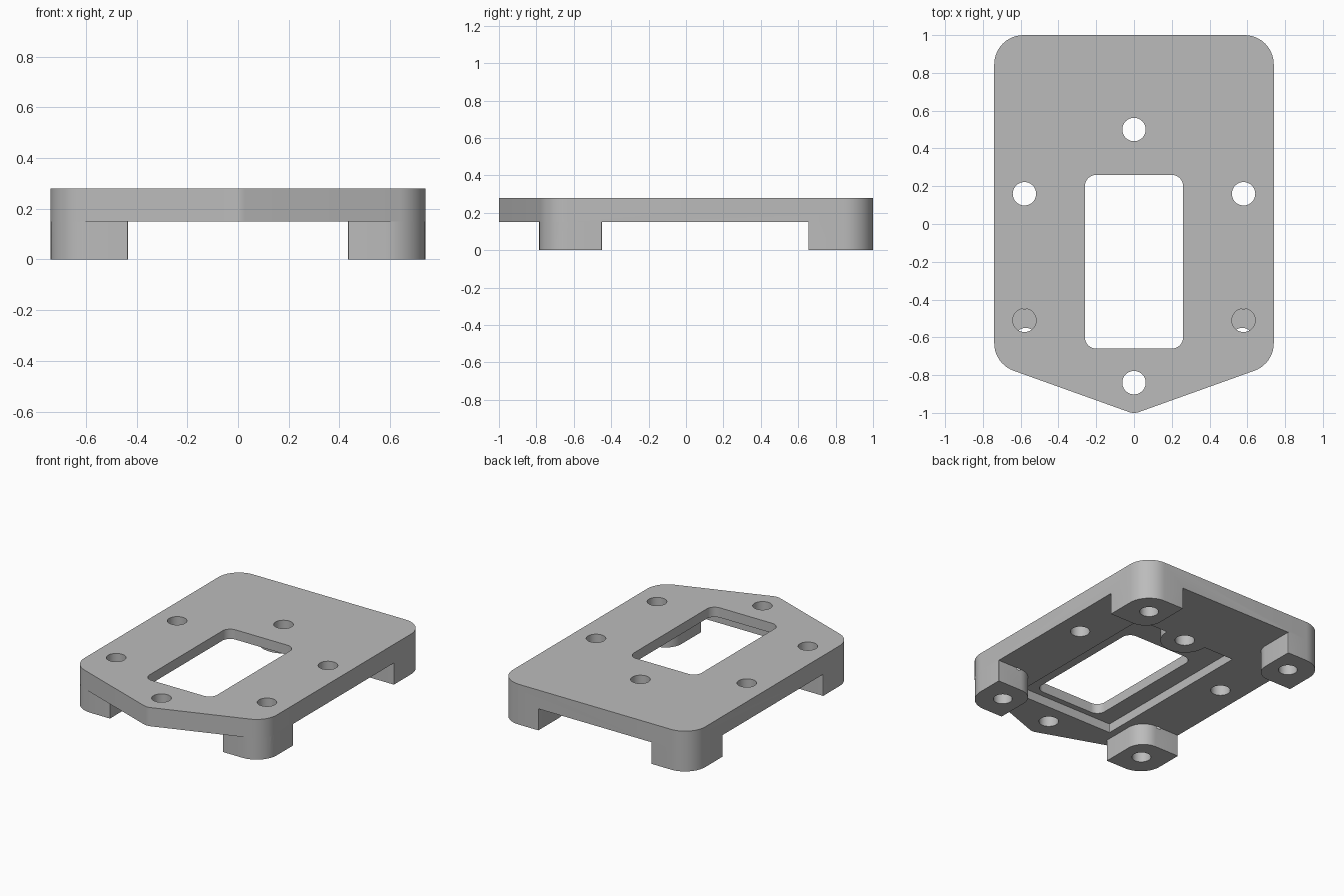
import bpy, bmesh, math
from mathutils import Vector

cube = bpy.data.objects.get("Cube")
if cube:
    bpy.data.objects.remove(cube, do_unlink=True)

grey = bpy.data.materials.new("light_grey")
grey.use_nodes = True
COLOR = (0.5, 0.5, 0.5, 1.0)
grey.diffuse_color = COLOR
grey.node_tree.nodes["Principled BSDF"].inputs["Base Color"].default_value = COLOR

BOTTOM, TOP, POCKET_TOP = 0.15, 0.28, 0.212


def rounded(corners, steps=10):
    """Counter-clockwise outline with a fillet at each (x, y, radius) corner."""
    out = []
    for i, (x, y, r) in enumerate(corners):
        p = Vector((x, y))
        a = (Vector(corners[i - 1][:2]) - p).normalized()
        b = (Vector(corners[(i + 1) % len(corners)][:2]) - p).normalized()
        half = a.angle(b) / 2
        centre = p + (a + b).normalized() * r / math.sin(half)
        start = p + a * r / math.tan(half) - centre
        sweep = math.pi - 2 * half
        for k in range(steps + 1):
            t = sweep * k / steps
            c, s = math.cos(t), math.sin(t)
            out.append((centre.x + start.x * c - start.y * s,
                        centre.y + start.x * s + start.y * c))
    return out


def rounded_box(x0, x1, y0, y1, radii):
    pts = ((x0, y0), (x1, y0), (x1, y1), (x0, y1))
    return rounded([(x, y, r) for (x, y), r in zip(pts, radii)])


def circle(x, y, r, n=40):
    return [(x + r * math.cos(math.tau * k / n), y + r * math.sin(math.tau * k / n))
            for k in range(n)]


def prism(name, outline, z0, z1):
    bm = bmesh.new()
    face = bm.faces.new([bm.verts.new((x, y, z0)) for x, y in outline])
    top = bmesh.ops.extrude_face_region(bm, geom=[face])["geom"]
    verts = [g for g in top if isinstance(g, bmesh.types.BMVert)]
    bmesh.ops.translate(bm, verts=verts, vec=(0, 0, z1 - z0))
    bmesh.ops.recalc_face_normals(bm, faces=bm.faces)
    mesh = bpy.data.meshes.new(name)
    bm.to_mesh(mesh)
    bm.free()
    mesh.materials.append(grey)
    obj = bpy.data.objects.new(name, mesh)
    bpy.context.collection.objects.link(obj)
    return obj


def combine(target, other, operation):
    """Apply an exact boolean and discard the helper."""
    mod = target.modifiers.new(operation, "BOOLEAN")
    mod.operation, mod.solver, mod.object = operation, "EXACT", other
    bpy.context.view_layer.objects.active = target
    bpy.ops.object.modifier_apply(modifier=mod.name)
    bpy.data.objects.remove(other, do_unlink=True)


# Main plate with a pointed front
plate = prism("mounting_plate", rounded([
    (0, -1.005, 0.08), (0.74, -0.74, 0.155), (0.74, 1, 0.155),
    (-0.74, 1, 0.155), (-0.74, -0.74, 0.155)]), BOTTOM, TOP)

# Underside pocket, leaving a round boss at the rear screw hole
pocket = prism("pocket_cutter", rounded_box(-0.385, 0.385, -0.70, 0.51, [0.005] * 4),
               BOTTOM - 0.1, POCKET_TOP)
boss = prism("boss_keeper", circle(0, 0.5, 0.155), BOTTOM - 0.2, TOP + 0.1)
combine(pocket, boss, "DIFFERENCE")
combine(plate, pocket, "DIFFERENCE")

# Window
combine(plate, prism("window_cutter", rounded_box(-0.26, 0.26, -0.66, 0.26, [0.06] * 4),
                     0, 0.5), "DIFFERENCE")

# Corner feet: rounded at the outer corner and the inner corner
OUT, INN, SHARP = 0.155, 0.12, 0.002
for side in (1, -1):
    x0, x1 = sorted((0.435 * side, 0.74 * side))
    for y0, y1, rear in ((-0.785, -0.45, False), (0.655, 1.0, True)):
        # radii run front-left, front-right, rear-right, rear-left in plan
        if (side > 0) == rear:
            radii = (INN, SHARP, OUT, SHARP) if rear else (OUT, SHARP, INN, SHARP)
        else:
            radii = (SHARP, INN, SHARP, OUT) if rear else (SHARP, OUT, SHARP, INN)
        foot = prism("foot", rounded_box(x0, x1, y0, y1, radii), 0, BOTTOM)
        combine(plate, foot, "UNION")

# Screw holes through the plate
for x, y in ((0, 0.5), (0, -0.84), (0.58, 0.16), (-0.58, 0.16), (0.58, -0.51), (-0.58, -0.51)):
    combine(plate, prism("hole_cutter", circle(x, y, 0.062), BOTTOM - 0.01, 0.5), "DIFFERENCE")

# Blind holes in the feet
for x in (0.573, -0.573):
    for y in (0.832, -0.61):
        combine(plate, prism("foot_hole_cutter", circle(x, y, 0.06), -0.1, BOTTOM + 0.01),
                "DIFFERENCE")

# Smooth rounded walls, crisp edges
bpy.ops.object.select_all(action="DESELECT")
plate.select_set(True)
bpy.context.view_layer.objects.active = plate
bpy.ops.object.shade_smooth_by_angle(angle=math.radians(30))
